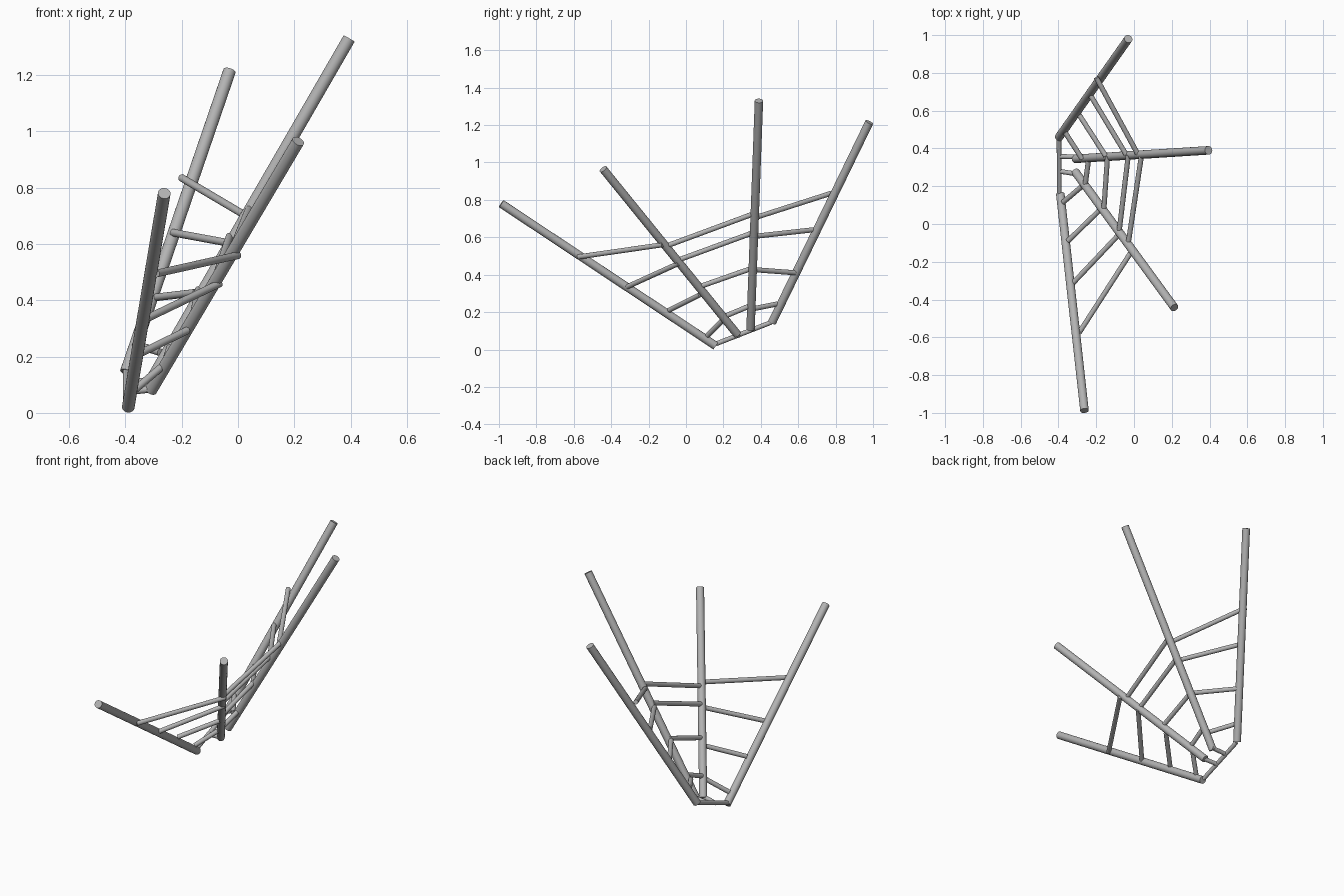
import bpy
import math
from mathutils import Vector

grey = bpy.data.materials.new("plain grey")
grey.diffuse_color = (0.45, 0.45, 0.45, 1)


def rod(name, start, end, radius):
    """Straight round bar between two points."""
    a, b = Vector(start), Vector(end)
    bpy.ops.mesh.primitive_cylinder_add(
        vertices=20, radius=radius, depth=(b - a).length, location=(a + b) / 2,
        rotation=(b - a).to_track_quat('Z', 'Y').to_euler())
    obj = bpy.context.object
    obj.name = name
    obj.data.materials.append(grey)
    bpy.ops.object.shade_smooth_by_angle(angle=math.radians(40))
    return obj


# Four long ribs fanning out from the base
ribs = [
    ((-0.39, 0.158, 0.02), (-0.262, -0.988, 0.78)),
    ((-0.31, 0.275, 0.08), (0.214, -0.443, 0.965)),
    ((-0.31, 0.345, 0.11), (0.395, 0.39, 1.33)),
    ((-0.397, 0.46, 0.145), (-0.03, 0.98, 1.215)),
]
for i, (a, b) in enumerate(ribs):
    rod(f"long_rib_{i + 1}", a, b, 0.0225)

# Four thin struts between each neighbouring pair of ribs, outer to inner
struts = {
    "front_strut": [
        ((-0.29, -0.575, 0.495), (0.0, -0.125, 0.56)),
        ((-0.325, -0.315, 0.335), (-0.065, -0.04, 0.46)),
        ((-0.35, -0.09, 0.21), (-0.18, 0.075, 0.293)),
        ((-0.375, 0.115, 0.075), (-0.275, 0.2, 0.16)),
    ],
    "middle_strut": [
        ((-0.03, -0.1, 0.555), (0.04, 0.365, 0.727)),
        ((-0.08, -0.05, 0.475), (-0.03, 0.365, 0.627)),
        ((-0.16, 0.07, 0.335), (-0.14, 0.36, 0.437)),
        ((-0.26, 0.195, 0.172), (-0.24, 0.345, 0.235)),
    ],
    "back_strut": [
        ((0.02, 0.37, 0.705), (-0.2, 0.775, 0.835)),
        ((-0.04, 0.365, 0.605), (-0.23, 0.68, 0.64)),
        ((-0.15, 0.36, 0.427), (-0.295, 0.585, 0.41)),
        ((-0.275, 0.345, 0.215), (-0.365, 0.485, 0.243)),
    ],
}
for name, spans in struts.items():
    for i, (a, b) in enumerate(spans):
        rod(f"{name}_{i + 1}", a, b, 0.0135)

# Base bar joining the outer ribs, with short spurs to the inner ribs
rod("base_bar", (-0.395, 0.16, 0.03), (-0.397, 0.455, 0.145), 0.0125)
rod("base_spur_1", (-0.4, 0.28, 0.075), (-0.305, 0.265, 0.085), 0.0125)
rod("base_spur_2", (-0.4, 0.358, 0.107), (-0.295, 0.355, 0.115), 0.0125)
